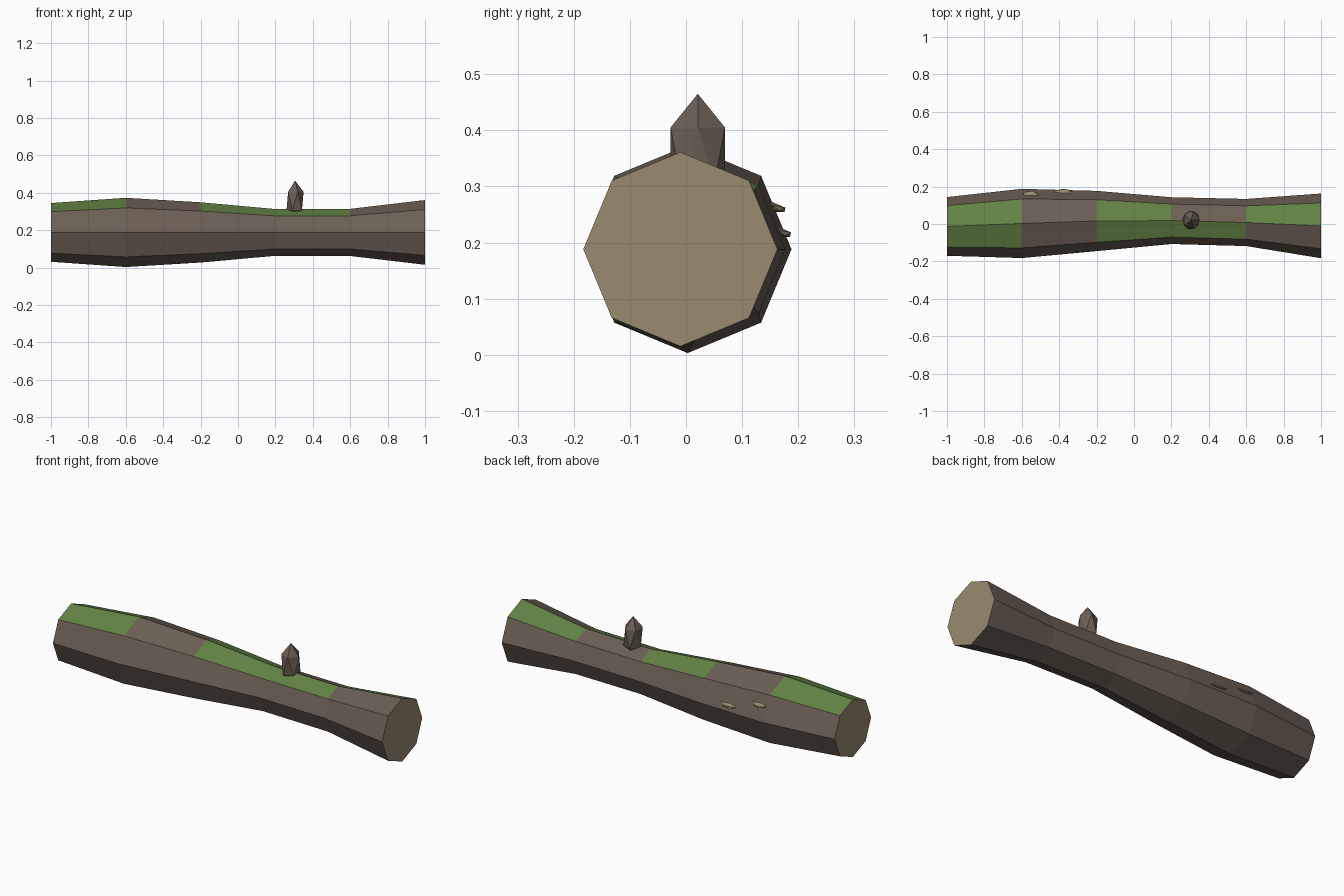
import bpy, bmesh, math
from mathutils import Matrix, Vector

cube = bpy.data.objects.get("Cube")
if cube:
    bpy.data.objects.remove(cube, do_unlink=True)


def make_material(name, rgb):
    mat = bpy.data.materials.new(name)
    mat.use_nodes = True
    color = (*rgb, 1.0)
    mat.diffuse_color = color
    node = next(n for n in mat.node_tree.nodes if n.type == 'BSDF_PRINCIPLED')
    node.inputs["Base Color"].default_value = color
    node.inputs["Roughness"].default_value = 0.9
    return mat


bark = make_material("bark brown", (0.15, 0.115, 0.09))
moss = make_material("moss green", (0.125, 0.225, 0.06))
wood = make_material("cut wood tan", (0.32, 0.26, 0.165))


def finish(name, bm, materials):
    bmesh.ops.recalc_face_normals(bm, faces=bm.faces)
    mesh = bpy.data.meshes.new(name)
    bm.to_mesh(mesh)
    bm.free()
    for mat in materials:
        mesh.materials.append(mat)
    obj = bpy.data.objects.new(name, mesh)
    bpy.context.collection.objects.link(obj)
    return obj


# Log: eight-sided rings (x, centre y, radius) joined along x
AXIS_Z = 0.188
SIDES = 8
rings = [(-1.0, -0.013, 0.157), (-0.6, 0.003, 0.185), (-0.2, 0.016, 0.161),
         (0.2, 0.018, 0.125), (0.6, 0.008, 0.126), (1.0, -0.010, 0.173)]

# Mossy segments on the two upper strips, counted from the -x end
back_strip, front_strip = 1, 2
mossy = {back_strip: (0, 2, 4), front_strip: (0, 2, 3)}

bm = bmesh.new()
loops = []
for x, cy, r in rings:
    angles = [math.tau * i / SIDES for i in range(SIDES)]
    loops.append([bm.verts.new((x, cy + r * math.cos(a), AXIS_Z + r * math.sin(a)))
                  for a in angles])
for seg, (a, b) in enumerate(zip(loops, loops[1:])):
    for i in range(SIDES):
        j = (i + 1) % SIDES
        face = bm.faces.new((a[i], a[j], b[j], b[i]))
        face.material_index = 1 if seg in mossy.get(i, ()) else 0
for end in (loops[0], loops[-1]):
    bm.faces.new(end).material_index = 2
finish("log", bm, [bark, moss, wood])


# Faceted lumps: a stretched icosahedron each
def lump(name, centre, size, tilt, mat):
    bm = bmesh.new()
    bmesh.ops.create_icosphere(bm, subdivisions=1, radius=1.0)
    place = (Matrix.Translation(Vector(centre))
             @ Matrix.Rotation(math.radians(tilt), 4, 'X')
             @ Matrix.Diagonal((*size, 1.0)))
    bm.transform(place)
    return finish(name, bm, [mat])


# Broken branch on top
lump("branch_stub", (0.305, 0.021, 0.3565), (0.051, 0.057, 0.1085), 0, bark)

# Shelf fungi on the back
lump("shelf_fungus_upper", (-0.555, 0.153, 0.263), (0.05, 0.028, 0.009), -12, wood)
lump("shelf_fungus_lower", (-0.378, 0.163, 0.219), (0.06, 0.028, 0.009), -12, wood)
